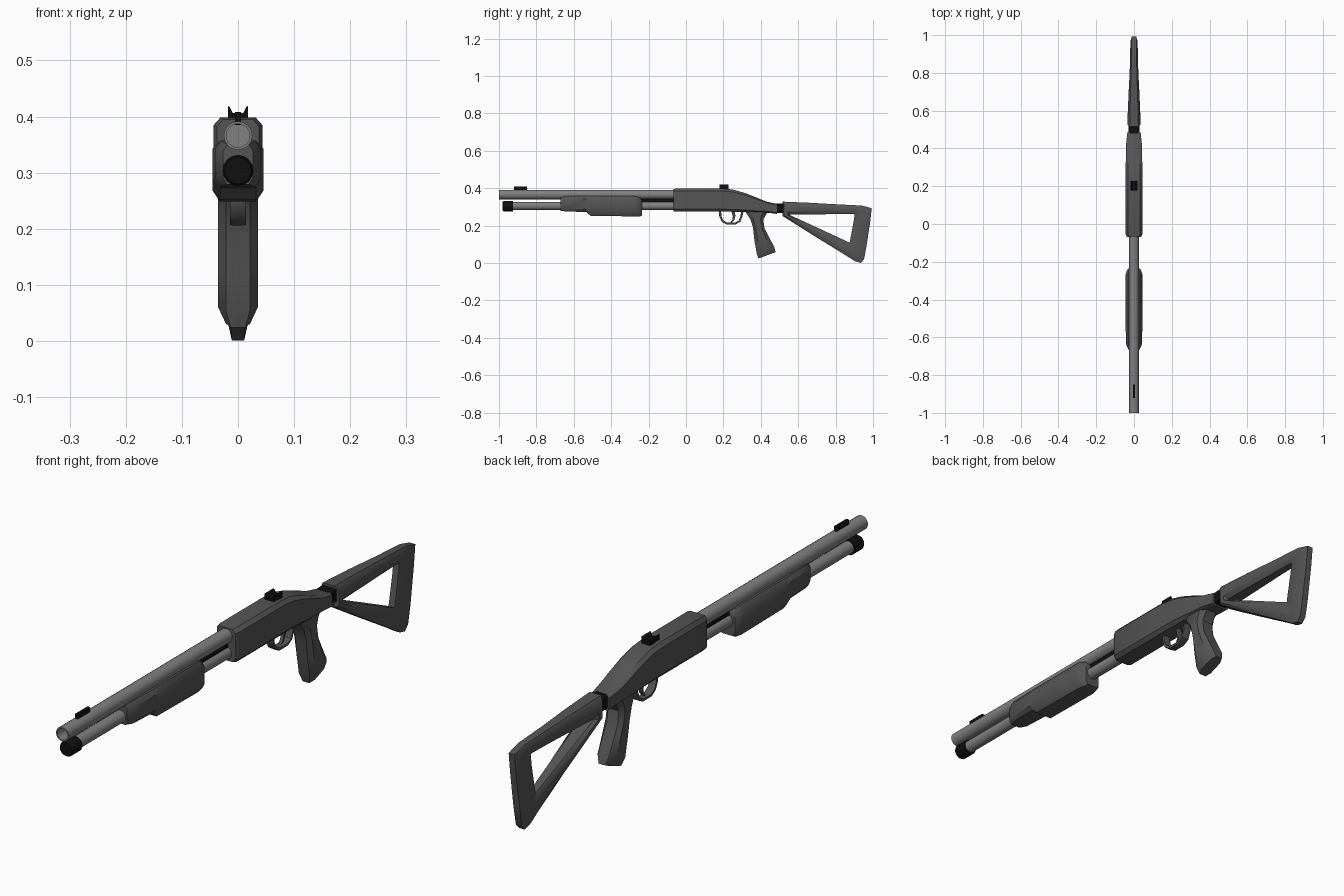
import bpy, bmesh, math
from mathutils import Vector


def material(name, v):
    m = bpy.data.materials.new(name)
    m.diffuse_color = (v, v, v, 1)
    return m


BODY, STEEL, BLACK = material("body_grey", 0.09), material("steel_grey", 0.22), material("black", 0.005)


def finish(name, bm, mat, angle=35):
    bmesh.ops.recalc_face_normals(bm, faces=bm.faces)
    me = bpy.data.meshes.new(name)
    bm.to_mesh(me)
    bm.free()
    ob = bpy.data.objects.new(name, me)
    bpy.context.collection.objects.link(ob)
    me.materials.append(mat)
    bpy.ops.object.select_all(action='DESELECT')
    ob.select_set(True)
    bpy.context.view_layer.objects.active = ob
    bpy.ops.object.shade_smooth_by_angle(angle=math.radians(angle))
    return ob


def skin(name, rings, mat, closed=False, caps=True):
    """Bridge matching rings of points into one surface."""
    bm = bmesh.new()
    vs = [[bm.verts.new(p) for p in r] for r in rings]
    n = len(vs[0])
    for i in range(len(vs) if closed else len(vs) - 1):
        a, b = vs[i], vs[(i + 1) % len(vs)]
        for k in range(n):
            bm.faces.new((a[k], a[(k + 1) % n], b[(k + 1) % n], b[k]))
    if caps and not closed:
        bm.faces.new(vs[0])
        bm.faces.new(vs[-1])
    return finish(name, bm, mat)


def loft(name, stations, mat, closed=False, cx=0.3, ct=0.1):
    """Stations: (y0, z0, y1, z1, half width); chamfered section between both points."""
    rings = []
    for y0, z0, y1, z1, w in stations:
        a, b = Vector((0, y0, z0)), Vector((0, y1, z1))
        sec = [(1 - cx, 0), (1, ct), (1, 1 - ct), (1 - cx, 1)]
        sec += [(-x, t) for x, t in reversed(sec)]
        rings.append([a.lerp(b, t) + Vector((x * w, 0, 0)) for x, t in sec])
    return skin(name, rings, mat, closed)


def upright(rows):
    return [(y, zb, y, zt, w) for y, zb, zt, w in rows]


def lathe(name, z, profile, mat, sides=16):
    """Profile: (y, radius) along the bore axis."""
    rings = [[(r * math.cos(2 * math.pi * k / sides), y, z + r * math.sin(2 * math.pi * k / sides))
              for k in range(sides)] for y, r in profile]
    return skin(name, rings, mat)


def box(name, x, y, z, mat):
    ring = lambda yy: [(x[0], yy, z[0]), (x[1], yy, z[0]), (x[1], yy, z[1]), (x[0], yy, z[1])]
    return skin(name, [ring(y[0]), ring(y[1])], mat)


# Barrel with bore, lower tube and its cap
lathe("barrel", 0.366, [(-0.88, 0.021), (-1, 0.021), (-1, 0.0255), (-0.05, 0.0255)], STEEL)
lathe("lower_tube", 0.305, [(-0.94, 0.022), (-0.05, 0.022)], STEEL)
lathe("tube_cap", 0.304, [(-0.98, 0.024), (-0.975, 0.0275), (-0.925, 0.0275)], BLACK)
box("tube_rib", (-0.008, 0.008), (-0.655, -0.05), (0.322, 0.346), BLACK)

# Sliding fore grip
loft("fore_grip", upright([
    (-0.67, 0.279, 0.350, 0.027), (-0.64, 0.275, 0.357, 0.041), (-0.535, 0.273, 0.357, 0.045),
    (-0.51, 0.252, 0.357, 0.045), (-0.27, 0.249, 0.357, 0.045), (-0.245, 0.249, 0.350, 0.037),
    (-0.235, 0.254, 0.335, 0.03)]), BODY, cx=0.28, ct=0.17)

# Receiver with curved rear
loft("receiver", upright([
    (-0.068, 0.277, 0.395, 0.037), (-0.055, 0.274, 0.398, 0.044), (0.19, 0.274, 0.398, 0.044),
    (0.25, 0.274, 0.393, 0.044), (0.31, 0.272, 0.376, 0.044), (0.37, 0.270, 0.353, 0.043),
    (0.43, 0.270, 0.328, 0.041), (0.487, 0.262, 0.316, 0.035)]), BODY, cx=0.28, ct=0.11)

# Pistol grip
loft("pistol_grip", [
    (0.31, 0.285, 0.455, 0.285, 0.036), (0.325, 0.262, 0.43, 0.262, 0.036),
    (0.345, 0.232, 0.413, 0.232, 0.036), (0.358, 0.19, 0.42, 0.185, 0.036),
    (0.366, 0.12, 0.446, 0.135, 0.036), (0.377, 0.055, 0.472, 0.085, 0.036),
    (0.387, 0.024, 0.479, 0.058, 0.022)], BODY, cx=0.4, ct=0.22)

# Trigger guard and trigger
loft("trigger_guard", [
    (0.175, 0.28, 0.188, 0.28, 0.014), (0.178, 0.25, 0.189, 0.25, 0.014),
    (0.19, 0.222, 0.198, 0.23, 0.014), (0.215, 0.206, 0.218, 0.216, 0.014),
    (0.265, 0.206, 0.263, 0.216, 0.014), (0.29, 0.22, 0.281, 0.226, 0.014),
    (0.302, 0.25, 0.291, 0.25, 0.014), (0.308, 0.28, 0.295, 0.28, 0.014)], BODY)
loft("trigger", [
    (0.24, 0.28, 0.262, 0.28, 0.007), (0.25, 0.25, 0.264, 0.25, 0.007),
    (0.248, 0.232, 0.258, 0.23, 0.006), (0.238, 0.219, 0.244, 0.217, 0.005)], BODY)

# Stock joint and skeleton stock
loft("stock_joint", upright([(0.48, 0.268, 0.318, 0.029), (0.53, 0.268, 0.320, 0.029)]), BLACK)
loft("skeleton_stock", [
    (0.515, 0.328, 0.556, 0.259, 0.035), (0.66, 0.322, 0.66, 0.260, 0.030),
    (0.80, 0.314, 0.80, 0.261, 0.023), (0.94, 0.307, 0.897, 0.262, 0.020),
    (0.993, 0.293, 0.901, 0.257, 0.018), (0.985, 0.22, 0.895, 0.215, 0.018),
    (0.965, 0.09, 0.876, 0.115, 0.019), (0.952, 0.02, 0.875, 0.111, 0.018),
    (0.935, 0.001, 0.874, 0.110, 0.017), (0.905, 0.008, 0.873, 0.110, 0.018),
    (0.865, 0.034, 0.868, 0.112, 0.019), (0.69, 0.142, 0.715, 0.183, 0.028),
    (0.515, 0.252, 0.556, 0.256, 0.035)], BODY, closed=True, cx=0.35, ct=0.25)

# Front sight blade and rear notch sight
box("front_sight", (-0.005, 0.005), (-0.92, -0.85), (0.385, 0.408), BLACK)
box("rear_sight_base", (-0.018, 0.018), (0.178, 0.228), (0.390, 0.406), BLACK)
for side, s in (("left", -1), ("right", 1)):
    ear = [(s * 0.008, 0.404), (s * 0.018, 0.404), (s * 0.018, 0.419), (s * 0.0145, 0.417)]
    skin("rear_sight_ear_" + side, [[(x, y, z) for x, z in ear] for y in (0.178, 0.228)], BLACK)
